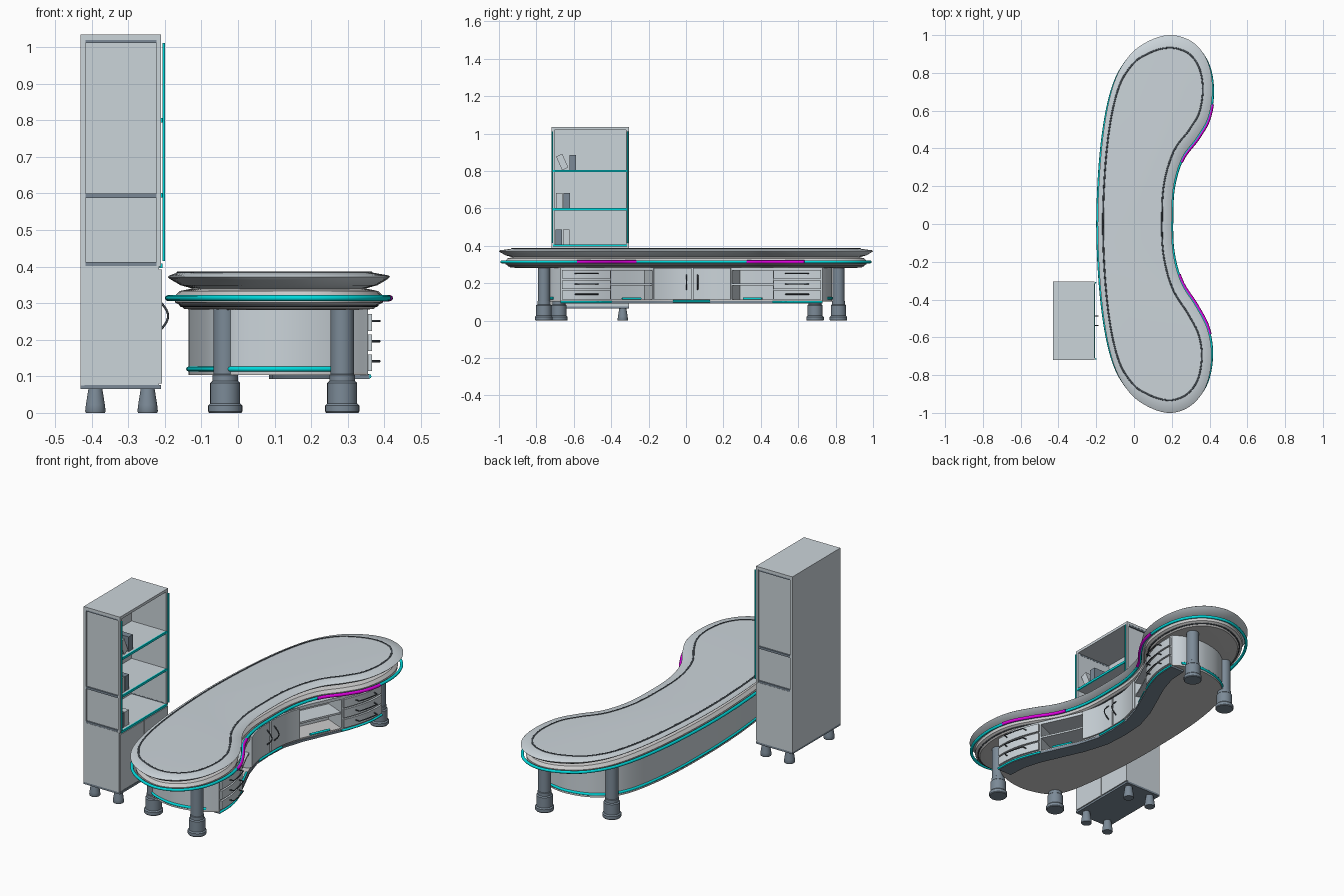
import bpy, bmesh, math
from mathutils import Vector

if "Cube" in bpy.data.objects:
    bpy.data.objects.remove(bpy.data.objects["Cube"])


def material(name, *rgb):
    m = bpy.data.materials.new(name)
    m.use_nodes = True
    m.diffuse_color = (*rgb, 1)
    m.node_tree.nodes["Principled BSDF"].inputs["Base Color"].default_value = (*rgb, 1)
    return m


PANEL = material("pale blue grey", 0.6, 0.66, 0.7)
RIM = material("neutral grey", 0.61, 0.61, 0.61)
SLATE = material("slate", 0.2, 0.255, 0.31)
DARK = material("dark grey", 0.06, 0.075, 0.09)
TEAL = material("teal", 0.0, 0.7, 0.72)
MAGENTA = material("magenta", 0.75, 0.0, 0.75)


def finish(name, bm, mat, smooth=True):
    bmesh.ops.recalc_face_normals(bm, faces=bm.faces)
    me = bpy.data.meshes.new(name)
    bm.to_mesh(me)
    bm.free()
    me.materials.append(mat)
    ob = bpy.data.objects.new(name, me)
    bpy.context.collection.objects.link(ob)
    if smooth:
        bpy.ops.object.select_all(action='DESELECT')
        ob.select_set(True)
        bpy.context.view_layer.objects.active = ob
        bpy.ops.object.shade_smooth_by_angle(angle=math.radians(35))
    return ob


def loft(name, rings, mat):
    """Bridge closed rings of 3D points and cap both ends."""
    bm = bmesh.new()
    rows = [[bm.verts.new(p) for p in r] for r in rings]
    n = len(rows[0])
    for a, b in zip(rows, rows[1:]):
        for i in range(n):
            j = (i + 1) % n
            bm.faces.new((a[i], a[j], b[j], b[i]))
    bm.faces.new(rows[0])
    bm.faces.new(rows[-1])
    return finish(name, bm, mat)


def box(name, x0, x1, y0, y1, z0, z1, mat, tilt=0):
    bm = bmesh.new()
    bmesh.ops.create_cube(bm, size=1)
    for v in bm.verts:
        v.co = Vector((v.co.x * (x1 - x0), v.co.y * (y1 - y0), v.co.z * (z1 - z0)))
    ob = finish(name, bm, mat, False)
    ob.location = ((x0 + x1) / 2, (y0 + y1) / 2, (z0 + z1) / 2)
    ob.rotation_euler.x = tilt


def tube(name, pts, r, mat, closed=False):
    cu = bpy.data.curves.new(name, 'CURVE')
    cu.dimensions = '3D'
    cu.bevel_depth, cu.bevel_resolution, cu.use_fill_caps = r, 2, True
    sp = cu.splines.new('POLY')
    sp.points.add(len(pts) - 1)
    for q, p in zip(sp.points, pts):
        q.co = (*p, 1)
    sp.use_cyclic_u = closed
    cu.materials.append(mat)
    ob = bpy.data.objects.new(name, cu)
    bpy.context.collection.objects.link(ob)


def turned(name, x, y, profile, mat):
    loft(name, [[(x + r * math.cos(a * math.tau / 24), y + r * math.sin(a * math.tau / 24), z)
                 for a in range(24)] for r, z in profile], mat)


def spline(pts, closed, steps=8):
    """Catmull-Rom curve through 2D points."""
    p = [Vector(q) for q in pts]
    p = [p[-1]] + p + p[:2] if closed else [p[0]] + p + [p[-1]]
    out = []
    for a, b, c, d in zip(p, p[1:], p[2:], p[3:]):
        for k in range(steps):
            t = k / steps
            out.append((2 * b + (c - a) * t + (2 * a - 5 * b + 4 * c - d) * t * t
                        + (3 * b - a - 3 * c + d) * t ** 3) / 2)
    return out if closed else out + [p[-1]]


def at(pts, z):
    return [(p.x, p.y, z) for p in pts]


# Kidney outline of the counter, counter-clockwise
OUT = spline([(.2, 1), (.08, .97), (-.03, .885), (-.115, .72), (-.17, .42), (-.192, 0), (-.17, -.42),
              (-.115, -.72), (-.03, -.885), (.08, -.97), (.2, -1), (.31, -.955), (.385, -.85),
              (.411, -.7), (.39, -.56), (.33, -.44), (.25, -.31), (.207, -.15), (.2, .03), (.21, .2),
              (.255, .35), (.335, .46), (.395, .57), (.416, .72), (.39, .86), (.315, .96)], True)


def grow(d, uneven=False, squash=1):
    """Offset outline; uneven insets less at the back and more at the ends."""
    n = len(OUT)
    res = []
    for i, p in enumerate(OUT):
        t = (OUT[(i + 1) % n] - OUT[i - 1]).normalized()
        w = .54 + .76 * t.x ** 2 + .46 * max(t.y, 0) ** 2 if uneven else 1
        q = p + Vector((t.y, -t.x)) * d * w
        res.append(Vector((q.x, q.y * squash)))
    return res


loft("counter_top", [at(grow(d, u), z) for d, u, z in
     ((-.075, 0, .338), (-.035, 0, .349), (-.006, 0, .366), (0, 0, .372), (-.005, 0, .376),
      (-.05, 1, .384), (-.056, 1, .3842))], PANEL)
loft("counter_apron", [at(grow(d, squash=.985), z) for d, z in
     ((-.08, .282), (-.045, .284), (-.036, .293), (-.02, .302), (-.018, .318), (-.032, .333), (-.07, .341))], RIM)
tube("top_inlay", at(grow(-.052, True), .382), .005, DARK, True)
tube("apron_seam", at(grow(-.036, squash=.985), .294), .004, DARK, True)
tube("counter_band", at(grow(0, squash=.985), .314), .008, TEAL, True)
for name, lo, hi in (("right", -.6, -.26), ("left", .315, .65)):
    tube("accent_band_" + name, [(p.x, p.y, .314) for p in grow(.003, squash=.985) if p.x > .19 and lo <= p.y <= hi],
         .009, MAGENTA)


# Curved cabinet front: point at a given y, pushed out along the normal by off
def front_x(y):
    t = min(max((abs(y - .03) - .05) / .6, 0), 1)
    return .165 + .19 * t * t * (3 - 2 * t)


def front(y, off=0):
    s = (front_x(y + .005) - front_x(y - .005)) / .01
    return Vector((front_x(y), y)) + Vector((1, -s)).normalized() * off


def arc(y0, y1, off=0, n=12):
    return [front(y0 + (y1 - y0) * i / n, off) for i in range(n + 1)]


def panel(name, y0, y1, z0, z1, o0, o1, mat):
    ring = arc(y0, y1, o0) + arc(y1, y0, o1)
    loft(name, [at(ring, z0), at(ring, z1)], mat)


Y0, Y1, Y2, Y3, Y4, Y5 = -.67, -.40, -.18, .245, .465, .73
back = spline([(front_x(Y5), Y5), (.29, .765), (.17, .78), (.03, .735), (-.07, .61), (-.122, .35), (-.135, 0),
               (-.122, -.32), (-.085, -.59), (-.03, -.7), (.07, -.745), (.17, -.752), (.28, -.722),
               (front_x(Y0), Y0)], False)
plan = (arc(Y0, Y1) + arc(Y1, Y2, -.12) + arc(Y2, Y3) + arc(Y3, Y4, -.12) + arc(Y4, Y5))
core = back + plan[1:-1]
loft("cabinet_body", [at(core, .11), at(core, .285)], PANEL)
plate = back + arc(Y0, Y5, 0, 40)[1:-1]
loft("cabinet_floor", [at(plate, .103), at(plate, .112)], RIM)
panel("front_plinth", Y0, Y5, .092, .105, -.08, .004, SLATE)
tube("base_band", [(p.x, p.y, .12) for p in back[6:-6]], .007, TEAL)

# Open shelf bays, drawer banks and doors
for side, a, b in (("right", Y1, Y2), ("left", Y3, Y4)):
    panel("bay_shelf_" + side, a, b, .188, .198, -.125, -.004, PANEL)
    panel("bay_header_" + side, a, b, .268, .285, -.125, 0, PANEL)
    m = (a + b) / 2
    tube("bay_trim_" + side, at(arc(m - .05, m + .05, -.003), .118), .006, TEAL)
for side, a, b in (("right", Y0, Y1), ("left", Y4, Y5)):
    for k in range(3):
        z = .114 + k * .055
        panel(f"drawer_{side}_{k}", a + .008, b - .008, z, z + .046, -.004, .011, PANEL)
        m, h = (a + b) / 2, z + .027
        grip = [front(m - .06, .008)] + arc(m - .055, m + .055, .034, 6) + [front(m + .06, .008)]
        tube(f"drawer_handle_{side}_{k}", at(grip, h), .003, DARK)
    tube("drawer_trim_" + side, at(arc(a, b, .004), .1), .006, TEAL)
tube("door_trim", at(arc(-.07, .13, .007), .104), .006, TEAL)


def pull(name, base, z0, z1, reach, mat):
    """Bowed vertical handle."""
    pts = [(base.x + reach * math.sin(math.pi * i / 8), base.y, z0 + (z1 - z0) * i / 8) for i in range(9)]
    tube(name, pts, .003, mat)


mid = (Y2 + Y3) / 2
for side, a, b, h in (("right", Y2, mid, mid - .03), ("left", mid, Y3, mid + .03)):
    panel("door_" + side, a + .005, b - .004, .114, .28, -.004, .01, PANEL)
    pull("door_handle_" + side, front(h, .009), .165, .245, .03, DARK)

# Counter legs with stepped feet
for name, x, y in (("front_left", .285, -.76), ("front_right", -.035, -.68),
                   ("rear_left", .285, .815), ("rear_right", -.035, .69)):
    turned("leg_" + name, x, y, ((.044, 0), (.047, .004), (.047, .02), (.041, .026), (.041, .082), (.035, .087),
                                 (.035, .104), (.032, .106), (.032, .288)), SLATE)

# Tall bookcase: carcass, framed sides, shelves
XB, XF, YA, YB = -.43, -.21, -.72, -.305
box("bookcase_back", XB, XB + .01, YA, YB, .075, 1.03, PANEL)
box("bookcase_top", XB, XF, YA, YB, 1.02, 1.035, PANEL)
box("bookcase_base", XB, XF, YA, YB, .065, .076, SLATE)
box("bookcase_cupboard", XB, XF - .006, YA, YB, .076, .402, PANEL)
for side, y, s in (("front", YA, 1), ("rear", YB, -1)):
    def slab(name, x0, x1, d0, d1, z0, z1, mat=PANEL):
        e = sorted((y + s * d0, y + s * d1))
        box(f"bookcase_{side}_{name}", x0, x1, e[0], e[1], z0, z1, mat)
    slab("infill", XB + .01, XF - .01, .009, .015, .4, 1.02)
    for n, x in (("back_stile", XB), ("open_stile", XF - .013)):
        slab(n, x, x + .013, 0, .016, .4, 1.02)
    for n, z in (("low_rail", .4), ("mid_rail", .588), ("top_rail", 1.012)):
        slab(n, XB + .013, XF - .013, .001, .016, z, z + .012, SLATE)
    tube(f"bookcase_{side}_trim", [(-.203, y + s * .006, z) for z in (.415, 1.012)], .004, TEAL)
for k, z in enumerate((.402, .595, .8)):
    box(f"bookcase_shelf_{k}", XB + .01, XF - .004, YA + .015, YB - .015, z - .006, z + .006, PANEL)
    box(f"shelf_edge_{k}", XF - .004, XF + .003, YA + .01, YB - .01, z - .006, z + .006, TEAL)

# Bookcase doors, pulls and feet
ym = (YA + YB) / 2
for side, a, b, h in (("front", YA, ym, ym - .025), ("rear", ym, YB, ym + .025)):
    box("bookcase_door_" + side, XF - .006, XF + .002, a + .003, b - .003, .08, .392, PANEL)
    pull("bookcase_pull_" + side, Vector((XF + .001, h)), .23, .3, .018, DARK)
for x in (-.39, -.247):
    for y in (-.68, -.338):
        turned("bookcase_foot", x, y, ((.026, 0), (.028, .004), (.026, .022), (.019, .066)), SLATE)

# Books
for k, (y, z, mat, tilt) in enumerate(((-.68, .408, SLATE, 0), (-.64, .408, PANEL, 0),
                                       (-.677, .601, PANEL, 0), (-.638, .601, SLATE, 0),
                                       (-.662, .808, PANEL, .42), (-.605, .806, SLATE, 0))):
    box(f"book_{k}", -.33, -.225, y - .018, y + .018, z, z + .08, mat, tilt)
